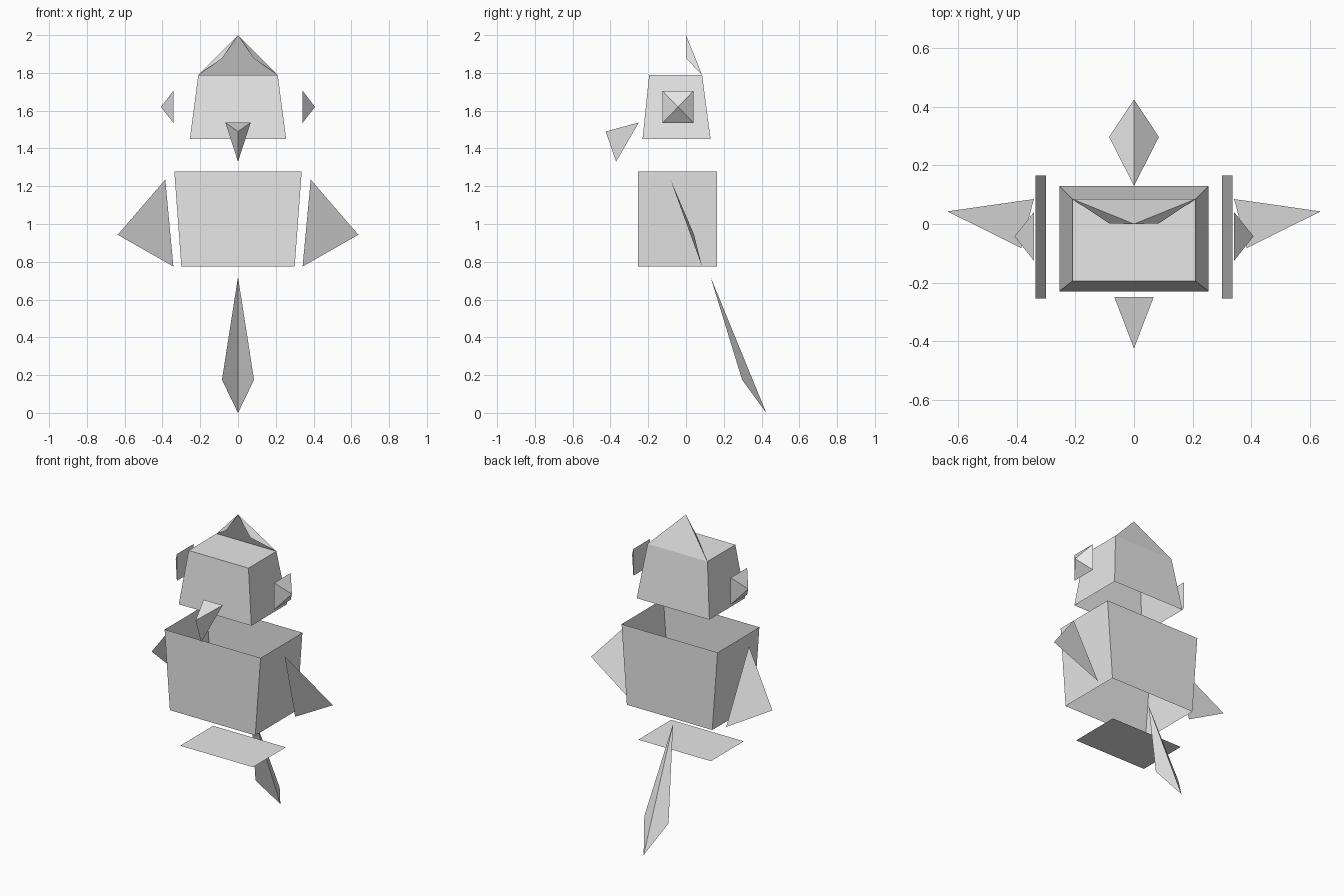
import bpy
import bmesh

old = bpy.data.objects.get("Cube")
if old:
    bpy.data.objects.remove(old, do_unlink=True)

grey = bpy.data.materials.new("light_grey")
grey.use_nodes = True
grey.diffuse_color = (0.8, 0.8, 0.8, 1)
grey.node_tree.nodes["Principled BSDF"].inputs["Base Color"].default_value = (0.8, 0.8, 0.8, 1)


def part(name, points, faces):
    """Flat-shaded low-poly part."""
    mesh = bpy.data.meshes.new(name)
    mesh.from_pydata(points, [], faces)
    mesh.materials.append(grey)
    obj = bpy.data.objects.new(name, mesh)
    bpy.context.collection.objects.link(obj)
    return obj


def rectangle(half_x, y0, y1, z):
    return [(-half_x, y0, z), (half_x, y0, z), (half_x, y1, z), (-half_x, y1, z)]


def tapered_shell(name, bottom, top, lid):
    """Four walls, open below, with an optional lid."""
    walls = [(i, (i + 1) % 4, (i + 1) % 4 + 4, i + 4) for i in range(4)]
    if lid:
        walls.append((4, 5, 6, 7))
    return part(name, bottom + top, walls)


# Body: open at both ends
tapered_shell("body", rectangle(0.30, -0.255, 0.165, 0.775),
              rectangle(0.337, -0.255, 0.165, 1.277), False)

# Head: closed on top, open below
tapered_shell("head", rectangle(0.255, -0.23, 0.13, 1.45),
              rectangle(0.21, -0.195, 0.085, 1.79), True)

# Flat plate floating under the body
part("base_plate", rectangle(0.255, -0.215, 0.115, 0.546), [(0, 1, 2, 3)])

# Crest: back sheet with two folded side flaps
part("crest",
     [(-0.21, 0.085, 1.79), (0.21, 0.085, 1.79), (0, 0, 2),
      (-0.085, 0.002, 1.875), (0.085, 0.002, 1.875)],
     [(1, 0, 2), (0, 3, 2), (4, 1, 2)])

# Beak: wedge hanging in front of the head
part("beak",
     [(-0.067, -0.25, 1.537), (0.067, -0.25, 1.537), (0, -0.425, 1.49), (0, -0.37, 1.33)],
     [(0, 2, 1), (0, 3, 2), (1, 2, 3), (0, 1, 3)])

# Tail: two leaves folded along a centre ridge
part("tail",
     [(0, 0.13, 0.72), (-0.085, 0.297, 0.175), (0.085, 0.297, 0.175), (0, 0.425, 0)],
     [(0, 1, 3), (0, 3, 2)])

# Wings and ears, mirrored left and right
for side, s in (("left", 1), ("right", -1)):
    part(side + "_wing",
         [(s * 0.385, -0.082, 1.235), (s * 0.637, 0.043, 0.943), (s * 0.342, 0.085, 0.775)],
         [(0, 1, 2)])
    ear = part(side + "_ear",
               [(s * 0.342, -0.125, 1.535), (s * 0.342, 0.04, 1.535),
                (s * 0.342, 0.04, 1.705), (s * 0.342, -0.125, 1.705),
                (s * 0.408, -0.042, 1.62)],
               [(0, 1, 4), (1, 2, 4), (2, 3, 4), (3, 0, 4), (3, 2, 1, 0)])
    bm = bmesh.new()
    bm.from_mesh(ear.data)
    bmesh.ops.recalc_face_normals(bm, faces=bm.faces)
    bm.to_mesh(ear.data)
    bm.free()
